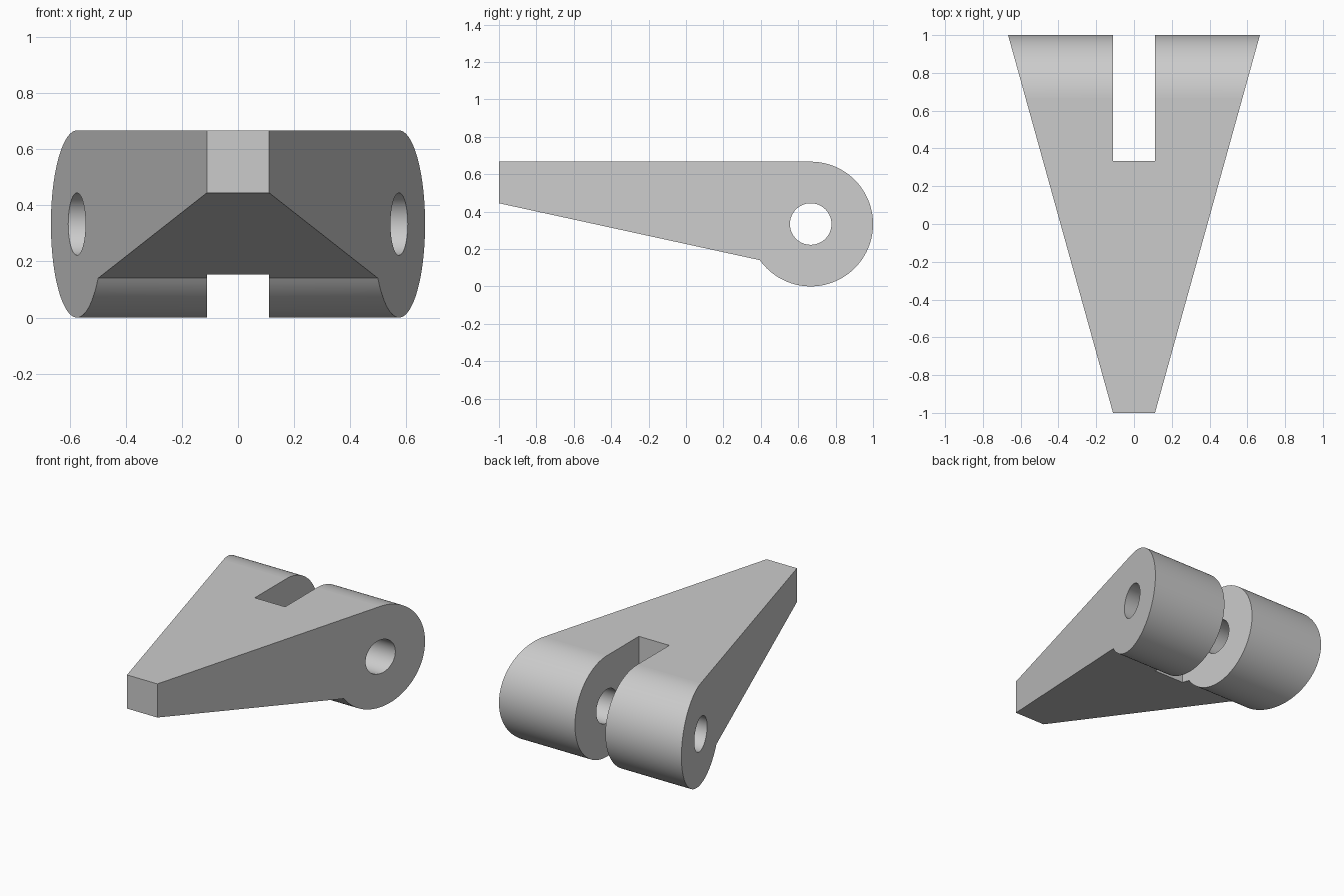
import bpy, bmesh
from math import radians, sin, cos
from mathutils import Matrix

if "Cube" in bpy.data.objects:
    bpy.data.objects.remove(bpy.data.objects["Cube"], do_unlink=True)

R = 1 / 3            # barrel radius, also its centre height
AXIS_Y = 2 / 3       # pin axis position
TIP = 1 / 9          # half width of tip and slot, radius of pin hole


def add_object(name, bm):
    bmesh.ops.recalc_face_normals(bm, faces=bm.faces[:])
    mesh = bpy.data.meshes.new(name)
    bm.to_mesh(mesh)
    bm.free()
    obj = bpy.data.objects.new(name, mesh)
    bpy.context.collection.objects.link(obj)
    return obj


def half_width(y):
    return TIP + (2 * R - TIP) * (y + 1) / 2


# Side profile: tapering arm running into a round barrel
STEPS = 72
profile = [(-1, 4 / 9), (-1, 2 * R)]
for i in range(STEPS + 1):
    a = radians(90 - 234.6 * i / STEPS)
    profile.append((AXIS_Y + R * cos(a), R + R * sin(a)))

# Wedge body, its width growing evenly toward the back
bm = bmesh.new()
left = [bm.verts.new((half_width(y), y, z)) for y, z in profile]
right = [bm.verts.new((-half_width(y), y, z)) for y, z in profile]
bm.faces.new(left)
bm.faces.new(right[::-1])
for i in range(len(profile)):
    j = (i + 1) % len(profile)
    bm.faces.new((left[i], right[i], right[j], left[j]))
body = add_object("clevis_body", bm)

# Cutter for the slot between the two lugs
bm = bmesh.new()
bmesh.ops.create_cube(bm, size=1, matrix=Matrix.Translation((0, R + 0.5, R))
                      @ Matrix.Diagonal((2 * TIP, 1, 2, 1)))
slot = add_object("slot_cutter", bm)

# Cutter for the pin hole through both lugs
bm = bmesh.new()
bmesh.ops.create_cone(bm, cap_ends=True, segments=64, radius1=TIP, radius2=TIP, depth=2,
                      matrix=Matrix.Translation((0, AXIS_Y, R))
                      @ Matrix.Rotation(radians(90), 4, "Y"))
hole = add_object("pin_hole_cutter", bm)

# Cut, then remove the cutters
bpy.ops.object.select_all(action="DESELECT")
bpy.context.view_layer.objects.active = body
body.select_set(True)
for cutter in (slot, hole):
    cutter.hide_render = True
    mod = body.modifiers.new(cutter.name, "BOOLEAN")
    mod.operation, mod.solver, mod.object = "DIFFERENCE", "EXACT", cutter
    bpy.ops.object.modifier_apply(modifier=mod.name)
    bpy.data.objects.remove(cutter, do_unlink=True)

# Smooth barrel and hole, flat large faces
bpy.ops.object.shade_smooth_by_angle(angle=radians(30))
for face in body.data.polygons:
    if face.area > 0.03:
        face.use_smooth = False

# Plain grey material
grey = bpy.data.materials.new("plain_grey")
grey.use_nodes = True
color = (0.6, 0.6, 0.6, 1)
grey.diffuse_color = color
grey.node_tree.nodes["Principled BSDF"].inputs["Base Color"].default_value = color
body.data.materials.clear()
body.data.materials.append(grey)
